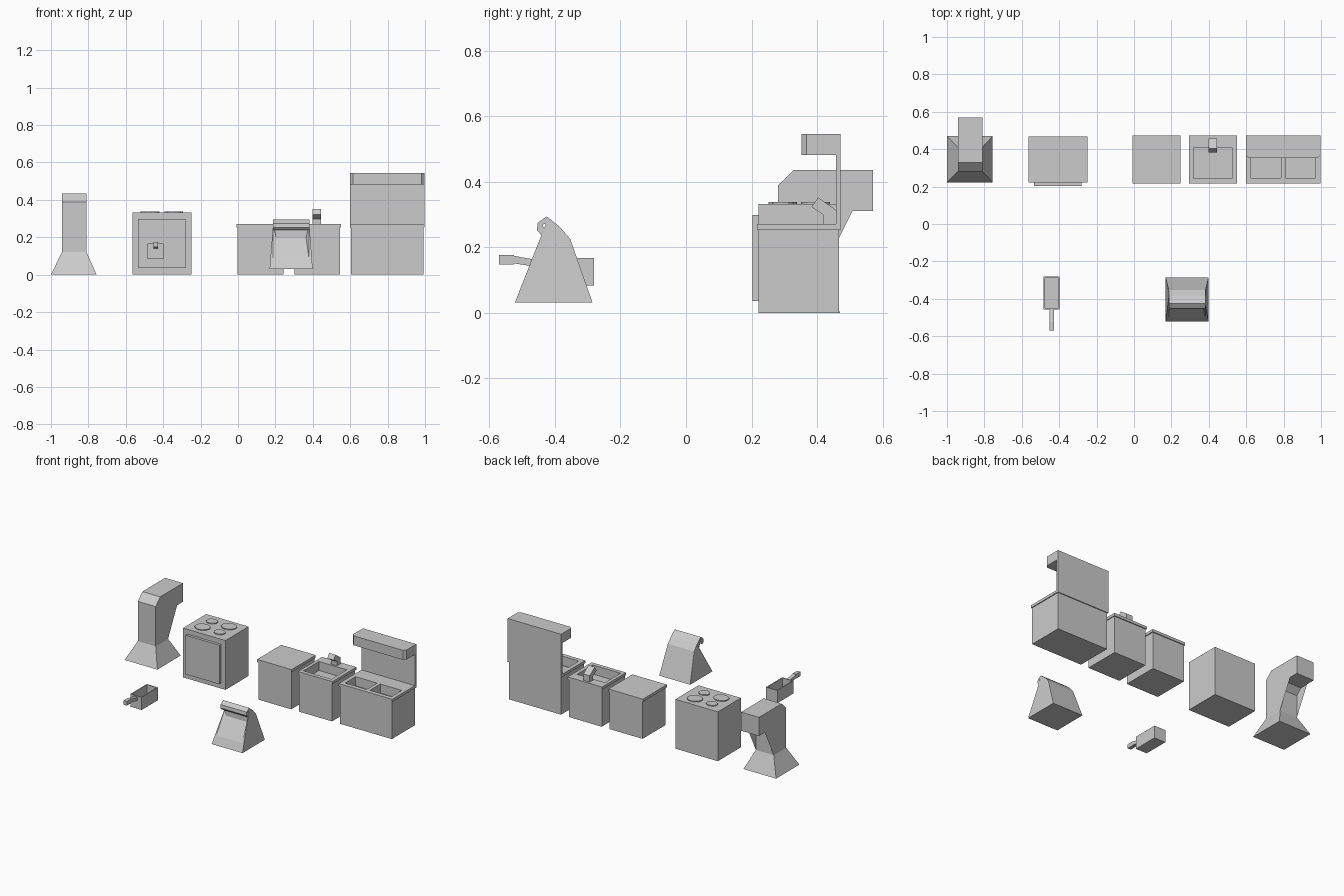
import bpy, bmesh, math
from mathutils import Vector

if "Cube" in bpy.data.objects:
    bpy.data.objects.remove(bpy.data.objects["Cube"])

GREY = bpy.data.materials.new("light_grey")
GREY.diffuse_color = (0.6, 0.6, 0.6, 1)
GREY.use_nodes = True
GREY.node_tree.nodes["Principled BSDF"].inputs["Base Color"].default_value = GREY.diffuse_color


def finish(name, bm):
    bmesh.ops.recalc_face_normals(bm, faces=bm.faces[:])
    me = bpy.data.meshes.new(name)
    bm.to_mesh(me)
    bm.free()
    me.materials.append(GREY)
    ob = bpy.data.objects.new(name, me)
    bpy.context.collection.objects.link(ob)
    return ob


def loft(name, rings, side_tris=False):
    """Skin between matching rings of points and cap both ends."""
    bm = bmesh.new()
    vs = [[bm.verts.new(p) for p in r] for r in rings]
    n = len(rings[0])
    for a, b in zip(vs, vs[1:]):
        for i in range(n):
            j = (i + 1) % n
            bm.faces.new((a[i], a[j], b[j], b[i]))
    caps = [bm.faces.new(vs[0][::-1]), bm.faces.new(vs[-1])]
    if side_tris:
        bmesh.ops.triangulate(bm, faces=caps)
    return finish(name, bm)


def rect(x0, x1, y0, y1, z):
    return [(x0, y0, z), (x1, y0, z), (x1, y1, z), (x0, y1, z)]


def box(name, x0, x1, y0, y1, z0, z1):
    return loft(name, [rect(x0, x1, y0, y1, z0), rect(x0, x1, y0, y1, z1)])


def extrude_x(name, profile, x0, x1):
    return loft(name, [[(x, y, z) for y, z in profile] for x in (x0, x1)], True)


def cut(ob, cutter):
    mod = ob.modifiers.new("cut", 'BOOLEAN')
    mod.operation, mod.solver, mod.object = 'DIFFERENCE', 'EXACT', cutter
    bpy.context.view_layer.update()
    dg = bpy.context.evaluated_depsgraph_get()
    me = bpy.data.meshes.new_from_object(ob.evaluated_get(dg))
    ob.modifiers.clear()
    ob.data = me


def cabinet(name, x0, x1, basins=()):
    """Cabinet body with an overhanging worktop and sunken basins."""
    body = box(name + "_body", x0 + 0.006, x1 - 0.006, 0.221, 0.466, 0, 0.253)
    top = box(name + "_worktop", x0, x1, 0.216, 0.472, 0.253, 0.271)
    for b in basins:
        cutter = box("basin_cutter", *b, 0.21, 0.35)
        cut(body, cutter)
        cut(top, cutter)
        bpy.data.objects.remove(cutter)


# Extractor duct: flared foot, neck and chamfered elbow to the back
loft("hood_flare", [rect(-1, -0.756, 0.222, 0.47, 0),
                    rect(-0.942, -0.809, 0.28, 0.412, 0.12)])
extrude_x("hood_duct", [(0.28, 0.12), (0.28, 0.388), (0.328, 0.435), (0.57, 0.435),
                        (0.57, 0.31), (0.45, 0.31), (0.412, 0.272), (0.412, 0.12)],
          -0.942, -0.809)

# Stove with door and four burners
box("stove_body", -0.564, -0.248, 0.221, 0.467, 0, 0.332)
box("stove_door", -0.534, -0.281, 0.203, 0.221, 0.036, 0.299)
for x, y, r in ((-0.47, 0.295, 0.05), (-0.47, 0.395, 0.037),
                (-0.343, 0.295, 0.037), (-0.343, 0.395, 0.05)):
    ring = [(x + r * math.cos(a * math.pi / 6), y + r * 0.88 * math.sin(a * math.pi / 6))
            for a in range(12)]
    loft("burner", [[(px, py, z) for px, py in ring] for z in (0.33, 0.338)])

# Three cabinets
cabinet("plain_cabinet", -0.009, 0.248)
cabinet("sink_cabinet", 0.295, 0.551, [(0.317, 0.525, 0.243, 0.408)])
cabinet("double_sink_cabinet", 0.599, 0.997,
        [(0.626, 0.787, 0.245, 0.356), (0.811, 0.971, 0.245, 0.356)])

# Faucet: upright stem with a tilted head
extrude_x("faucet", [(0.457, 0.271), (0.457, 0.314), (0.403, 0.352), (0.383, 0.323),
                     (0.42, 0.298), (0.42, 0.271)], 0.397, 0.444)

# Back panel and overhead unit with chamfered front corners
box("back_panel", 0.599, 0.997, 0.457, 0.472, 0.271, 0.482)
plan = [(0.599, 0.472), (0.599, 0.367), (0.614, 0.352),
        (0.982, 0.352), (0.997, 0.367), (0.997, 0.472)]
loft("overhead_unit", [[(x, y, z) for x, y in plan] for z in (0.481, 0.545)])

# Deep hollow pan with a bent handle
pan = box("pan", -0.483, -0.398, -0.456, -0.281, 0.083, 0.168)
hollow = box("pan_cutter", -0.476, -0.405, -0.449, -0.288, 0.092, 0.25)
cut(pan, hollow)
bpy.data.objects.remove(hollow)
extrude_x("pan_handle", [(-0.455, 0.14), (-0.525, 0.151), (-0.525, 0.148), (-0.57, 0.148),
                         (-0.57, 0.176), (-0.525, 0.176), (-0.525, 0.174), (-0.455, 0.161)],
          -0.453, -0.428)

# Paper bag: tapered body with rolled top; points are y, z, half width
bag = [(-0.285, 0.031, 0.115), (-0.353, 0.225, 0.098), (-0.385, 0.262, 0.097),
       (-0.425, 0.294, 0.097), (-0.452, 0.275, 0.097), (-0.455, 0.253, 0.097),
       (-0.443, 0.239, 0.097), (-0.429, 0.246, 0.097), (-0.438, 0.256, 0.097),
       (-0.437, 0.268, 0.097), (-0.425, 0.278, 0.097), (-0.425, 0.195, 0.08),
       (-0.499, 0.085, 0.096), (-0.522, 0.031, 0.115)]
loft("paper_bag", [[(0.284 + s * w, y, z) for y, z, w in bag] for s in (-1, 1)], True)
